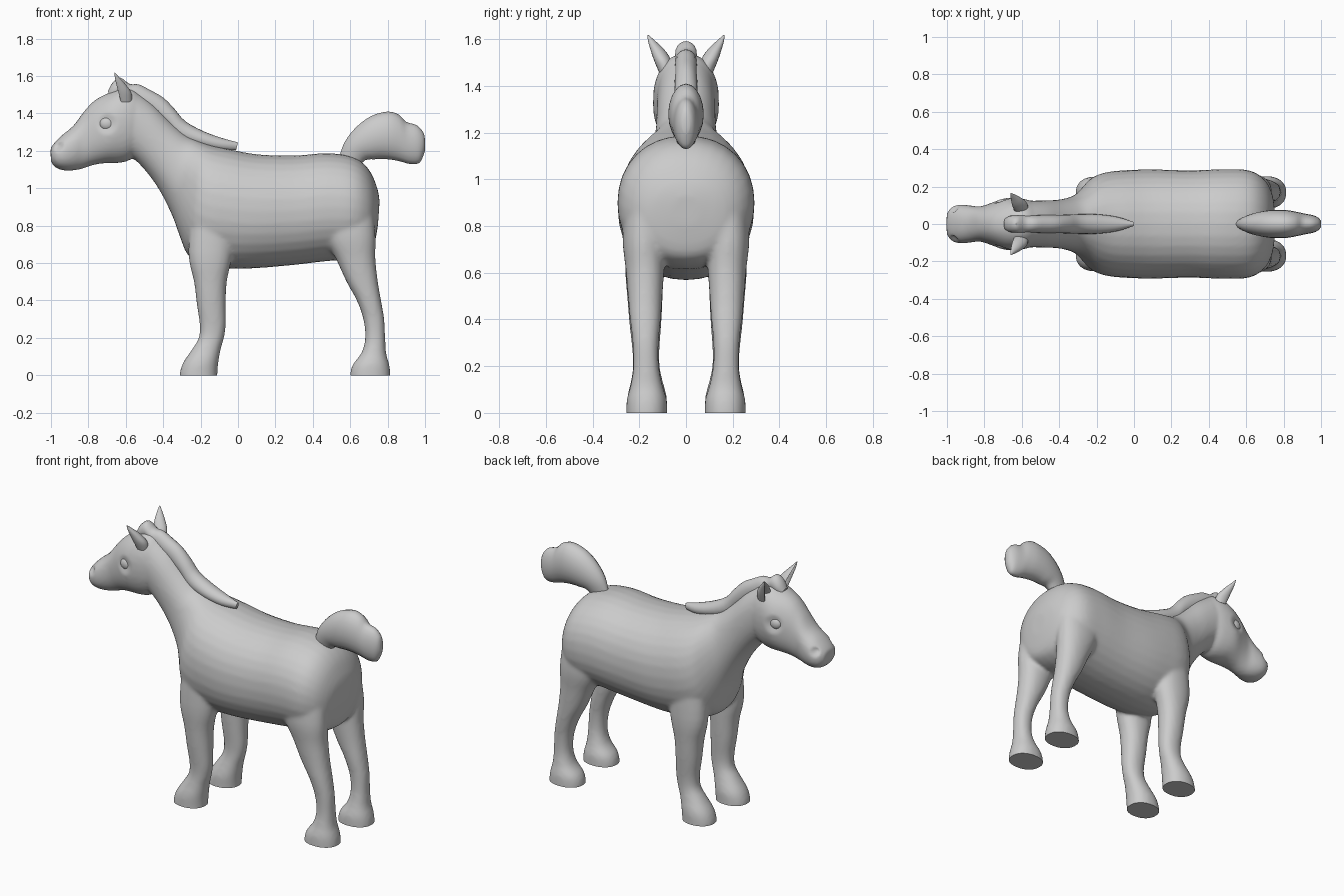
import bpy, bmesh, math
from mathutils import Vector


def spline(rows, steps):
    """Catmull-Rom refinement of section rows."""
    out = []
    for i in range(len(rows) - 1):
        p0, p1, p2, p3 = (rows[min(max(i + k, 0), len(rows) - 1)] for k in (-1, 0, 1, 2))
        for s in range(steps):
            t = s / steps
            out.append([0.5 * (2 * b + (c - a) * t + (2 * a - 5 * b + 4 * c - d) * t * t
                               + (3 * b - a - 3 * c + d) * t ** 3)
                        for a, b, c, d in zip(p0, p1, p2, p3)])
    return out + [list(rows[-1])]


def loft(name, rows, n=32, steps=4, power=2.0, side=1, dent=0.0):
    """Skin sections (xa, za, xb, zb, half_width, y_centre): profile ends a and b in the xz plane."""
    bm = bmesh.new()
    rings = []
    for xa, za, xb, zb, w, yc in spline([r if len(r) == 6 else (*r, 0) for r in rows], steps):
        ring = []
        for k in range(n):
            t = 2 * math.pi * k / n
            c, s = (math.copysign(abs(f) ** (2 / power), f) for f in (math.cos(t), math.sin(t)))
            if c < 0:
                c *= 1 - dent * (1 - abs(s))
            ring.append(bm.verts.new(((xa + xb) / 2 + c * (xa - xb) / 2, (yc + w * s) * side,
                                      (za + zb) / 2 + c * (za - zb) / 2)))
        rings.append(ring)
    for r0, r1 in zip(rings, rings[1:]):
        for k in range(n):
            bm.faces.new((r0[k], r0[(k + 1) % n], r1[(k + 1) % n], r1[k]))
    bm.faces.new(rings[0])
    bm.faces.new(rings[-1])
    bmesh.ops.recalc_face_normals(bm, faces=bm.faces)
    me = bpy.data.meshes.new(name)
    bm.to_mesh(me)
    bm.free()
    ob = bpy.data.objects.new(name, me)
    bpy.context.collection.objects.link(ob)
    return ob


def smooth(ob, angle=40):
    bpy.ops.object.select_all(action='DESELECT')
    ob.select_set(True)
    bpy.context.view_layer.objects.active = ob
    bpy.ops.object.shade_smooth_by_angle(angle=math.radians(angle))


# Torso and neck, rump to poll
torso = loft("body", [
    (.757, .93, .748, .80, .06), (.745, 1.0, .725, .69, .17), (.70, 1.10, .68, .645, .245),
    (.62, 1.165, .60, .62, .288), (.48, 1.188, .47, .61, .293), (.30, 1.175, .30, .59, .287),
    (.10, 1.182, .10, .573, .292), (-.05, 1.21, -.03, .57, .288), (-.12, 1.225, -.17, .59, .277),
    (-.17, 1.24, -.265, .64, .25), (-.22, 1.26, -.31, .74, .20), (-.28, 1.29, -.35, .85, .155),
    (-.36, 1.36, -.42, .99, .132), (-.45, 1.45, -.50, 1.10, .126), (-.53, 1.51, -.57, 1.17, .125)],
    power=2.15)

# Head, poll to muzzle
head = loft("head", [
    (-.50, 1.47, -.53, 1.20, .10), (-.55, 1.525, -.58, 1.15, .128), (-.61, 1.54, -.64, 1.135, .14),
    (-.68, 1.515, -.70, 1.135, .14), (-.76, 1.475, -.77, 1.125, .112), (-.82, 1.415, -.83, 1.105, .094),
    (-.88, 1.335, -.88, 1.095, .10), (-.94, 1.285, -.93, 1.095, .104), (-.98, 1.245, -.975, 1.11, .088),
    (-1.003, 1.215, -1.0, 1.14, .055)], power=2.2)

# Legs, run below the ground and trimmed flat later
front_leg = [
    (-.01, .90, -.25, .90, .08, .17), (-.03, .65, -.265, .65, .083, .178), (-.06, .50, -.235, .50, .076, .176),
    (-.065, .38, -.22, .38, .068, .174), (-.065, .27, -.205, .27, .058, .172), (-.075, .20, -.21, .20, .057, .17),
    (-.092, .14, -.245, .14, .067, .168), (-.105, .07, -.292, .07, .084, .167), (-.11, .01, -.312, .01, .086, .167),
    (-.11, -.04, -.312, -.04, .086, .167)]
hind_leg = [
    (.72, .92, .42, .92, .09, .17), (.735, .75, .46, .75, .092, .18), (.735, .62, .525, .62, .083, .176),
    (.748, .50, .58, .50, .074, .175), (.765, .40, .635, .40, .066, .174), (.782, .30, .67, .30, .056, .173),
    (.787, .20, .68, .20, .055, .171), (.792, .12, .66, .12, .068, .169), (.808, .06, .615, .06, .085, .168),
    (.815, .01, .60, .01, .088, .168), (.815, -.04, .60, -.04, .088, .168)]
parts = [torso, head]
for s in (1, -1):
    parts += [loft("front_leg", front_leg, side=s, power=2.2), loft("hind_leg", hind_leg, side=s, power=2.2)]

# Fuse into one smooth skin
bpy.ops.object.select_all(action='DESELECT')
for p in parts:
    p.select_set(True)
bpy.context.view_layer.objects.active = torso
bpy.ops.object.join()
remesh = torso.modifiers.new("fuse", 'REMESH')
remesh.mode = 'VOXEL'
remesh.voxel_size = 0.0105
relax = torso.modifiers.new("relax", 'SMOOTH')
relax.factor, relax.iterations = 0.5, 10
for m in ("fuse", "relax"):
    bpy.ops.object.modifier_apply(modifier=m)

# Eye sockets, nostrils and flat hoof soles
bm = bmesh.new()
bm.from_mesh(torso.data)
for centre, radius, push in (((-.70, .128, 1.345), .065, .016), ((-.96, .085, 1.225), .035, .018)):
    for s in (1, -1):
        c = Vector((centre[0], centre[1] * s, centre[2]))
        for v in bm.verts:
            d = (v.co - c).length / radius
            if d < 1:
                v.co.y -= s * push * (1 - d * d) ** 2
bmesh.ops.bisect_plane(bm, geom=bm.verts[:] + bm.edges[:] + bm.faces[:], plane_co=(0, 0, .003),
                       plane_no=(0, 0, 1), clear_inner=True)
bmesh.ops.holes_fill(bm, edges=[e for e in bm.edges if e.is_boundary], sides=0)
for v in bm.verts:
    if v.co.z < .0035:
        v.co.z = 0
bmesh.ops.recalc_face_normals(bm, faces=bm.faces)
bm.to_mesh(torso.data)
bm.free()
smooth(torso)

# Mane with forelock
smooth(loft("mane", [
    (-.695, 1.52, -.68, 1.47, .03), (-.67, 1.565, -.65, 1.48, .044), (-.63, 1.592, -.61, 1.49, .046),
    (-.58, 1.558, -.58, 1.47, .046), (-.53, 1.555, -.56, 1.44, .046), (-.47, 1.525, -.52, 1.42, .048),
    (-.40, 1.485, -.46, 1.38, .048), (-.34, 1.425, -.38, 1.32, .05), (-.28, 1.357, -.33, 1.26, .052),
    (-.18, 1.303, -.21, 1.22, .052), (-.08, 1.267, -.10, 1.20, .038), (0, 1.245, -.01, 1.205, .012)],
    n=20, steps=3))

# Tail
smooth(loft("tail", [
    (.545, 1.18, .63, 1.10, .03), (.572, 1.25, .68, 1.15, .05), (.63, 1.325, .73, 1.155, .066),
    (.71, 1.385, .77, 1.157, .075), (.80, 1.41, .82, 1.153, .075), (.86, 1.393, .87, 1.143, .066),
    (.90, 1.355, .92, 1.13, .056), (.955, 1.337, .965, 1.133, .046), (.99, 1.30, .985, 1.16, .032),
    (1.0, 1.26, 1.0, 1.20, .015)], n=20, steps=3))

# Cupped ears and eyes
for s in (1, -1):
    smooth(loft("ear", [
        (-.565, 1.46, -.65, 1.46, .033, .083), (-.57, 1.51, -.665, 1.51, .037, .10),
        (-.60, 1.555, -.67, 1.555, .03, .122), (-.632, 1.59, -.668, 1.59, .017, .145),
        (-.657, 1.618, -.663, 1.618, .003, .163)], n=20, side=s, dent=1.3), 60)
    bpy.ops.mesh.primitive_uv_sphere_add(segments=24, ring_count=16, radius=1,
                                         location=(-.70, .107 * s, 1.345))
    eye = bpy.context.object
    eye.name = "eye"
    eye.scale = (.04, .026, .036)
    smooth(eye)
